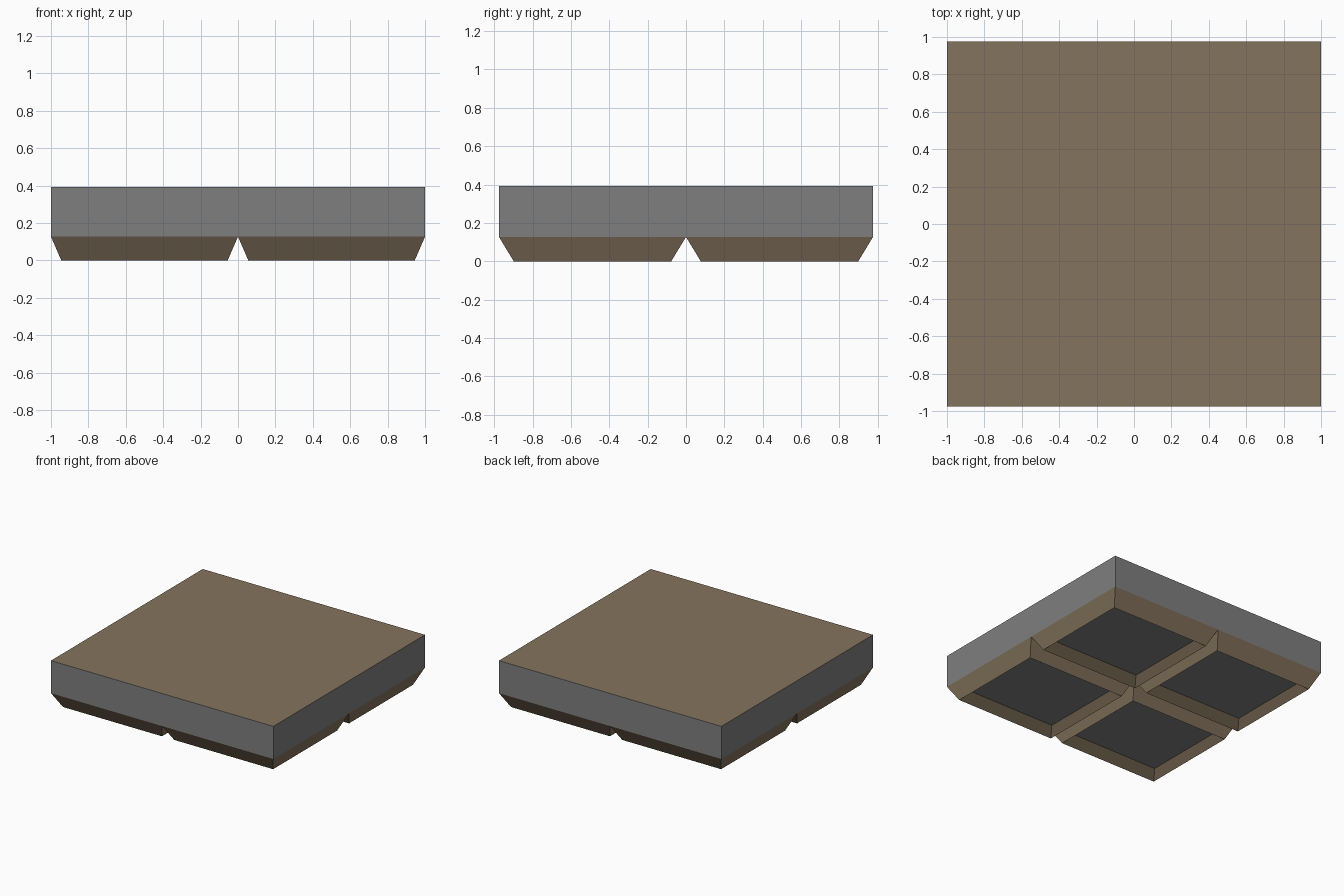
import bpy, bmesh

if "Cube" in bpy.data.objects:
    bpy.data.objects.remove(bpy.data.objects["Cube"])

HX, HY = 1.0, 0.975            # half sizes of the slab
Z_MID, Z_TOP = 0.127, 0.392    # underside and top of the slab
INX, INY = 0.055, 0.077        # slope of the feet, outside and inside
Z_FLOOR = 0.058                # grey panel recessed in each foot


def srgb(v):
    v /= 255
    return v / 12.92 if v < 0.04045 else ((v + 0.055) / 1.055) ** 2.4


def material(name, rgb):
    m = bpy.data.materials.new(name)
    m.diffuse_color = (*[srgb(c) for c in rgb], 1)
    m.use_nodes = True
    m.node_tree.nodes["Principled BSDF"].inputs["Base Color"].default_value = m.diffuse_color
    return m


brown = material("brown", (133, 116, 93))
grey = material("grey", (127, 127, 127))


def make_object(name, bm):
    me = bpy.data.meshes.new(name)
    bm.to_mesh(me)
    bm.free()
    for m in (brown, grey):
        me.materials.append(m)
    ob = bpy.data.objects.new(name, me)
    bpy.context.collection.objects.link(ob)
    return ob


def ring(bm, x0, x1, y0, y1, z):
    return [bm.verts.new(p) for p in ((x0, y0, z), (x1, y0, z), (x1, y1, z), (x0, y1, z))]


def bridge(bm, a, b, mat=0):
    """Join ring a to ring b; outward normals when b lies above a."""
    for i in range(4):
        j = (i + 1) % 4
        bm.faces.new((a[i], a[j], b[j], b[i])).material_index = mat


# Slab: brown top, grey sides (underside is closed by the feet)
bm = bmesh.new()
low = ring(bm, -HX, HX, -HY, HY, Z_MID)
top = ring(bm, -HX, HX, -HY, HY, Z_TOP)
bridge(bm, low, top, 1)
bm.faces.new(top)
make_object("slab", bm)

# Four feet: sharp rim, sloped outside and inside, around a recessed grey panel
for ix, side in ((-1, "left"), (0, "right")):
    for iy, end in ((-1, "front"), (0, "back")):
        x0, x1, y0, y1 = ix * HX, (ix + 1) * HX, iy * HY, (iy + 1) * HY

        def inset(k, z):
            return ring(bm, x0 + k * INX, x1 - k * INX, y0 + k * INY, y1 - k * INY, z)

        bm = bmesh.new()
        upper, rim, floor = inset(0, Z_MID), inset(1, 0), inset(2, Z_FLOOR)
        bridge(bm, rim, upper)
        bridge(bm, floor, rim)
        bm.faces.new(floor[::-1]).material_index = 1
        make_object(f"{end}_{side}_foot", bm)
